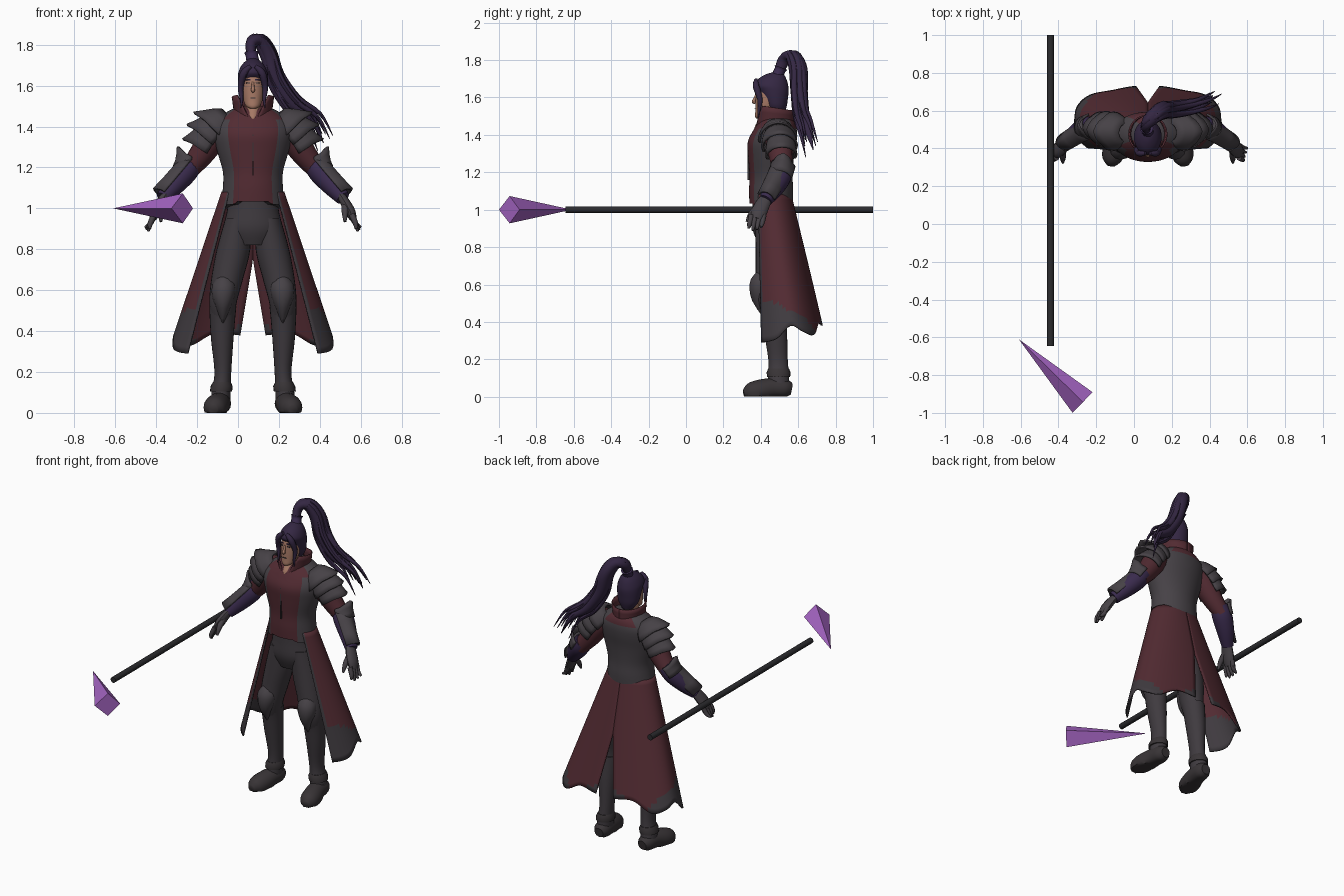
import bpy, bmesh, random
from math import sin, cos, pi, radians, asin
from mathutils import Vector

random.seed(4)
if "Cube" in bpy.data.objects:
    bpy.data.objects.remove(bpy.data.objects["Cube"])
CX = 0.073  # body centre line


def material(name, *rgb):
    m = bpy.data.materials.new(name)
    m.use_nodes = True
    m.diffuse_color = (*rgb, 1)
    m.node_tree.nodes["Principled BSDF"].inputs["Base Color"].default_value = (*rgb, 1)
    return m


RED = material("dark red cloth", .085, .024, .032)
GREY = material("grey armour", .062, .054, .062)
CLOTH = material("charcoal cloth", .05, .043, .05)
BOOT = material("dark leather", .04, .034, .037)
HAIR = material("plum hair", .034, .02, .055)
PURPLE = material("purple bracer", .042, .024, .075)
SKIN = material("skin", .38, .19, .13)
SHAFT = material("black shaft", .024, .024, .027)
CRYSTAL = material("violet crystal", .38, .13, .55)


def smooth(pts, k=4):
    """Catmull-Rom through tuples of any length."""
    out = []
    for i in range(len(pts) - 1):
        p = [pts[max(0, min(len(pts) - 1, i + d))] for d in (-1, 0, 1, 2)]
        for s in range(k):
            t = s / k
            out.append(tuple(b + .5 * t * (c - a + t * (2*a - 5*b + 4*c - d + t * (3*(b - c) + d - a)))
                             for a, b, c, d in zip(*p)))
    return out + [tuple(pts[-1])]


def finish(name, bm, mats, angle=45):
    bmesh.ops.recalc_face_normals(bm, faces=bm.faces)
    me = bpy.data.meshes.new(name)
    bm.to_mesh(me)
    bm.free()
    for m in mats:
        me.materials.append(m)
    for p in me.polygons:
        p.use_smooth = angle > 0
    if angle:
        me.set_sharp_from_angle(angle=radians(angle))
    ob = bpy.data.objects.new(name, me)
    bpy.context.collection.objects.link(ob)
    return ob


def skin_rows(name, rows, mats, side=1, closed=True, rule=None, thick=0, angle=45):
    """Skin rows of points; closed rows get end caps, open ones get thickness."""
    bm = bmesh.new()
    grid = [[bm.verts.new((CX + side * p[0], p[1], max(p[2], 0))) for p in row] for row in rows]
    n = len(rows[0])
    for i in range(len(rows) - 1):
        for j in range(n if closed else n - 1):
            k = (j + 1) % n
            f = bm.faces.new((grid[i][j], grid[i][k], grid[i + 1][k], grid[i + 1][j]))
            f.material_index = rule(i, j) if rule else 0
    if closed:
        bm.faces.new(grid[0])
        bm.faces.new(grid[-1])
    ob = finish(name, bm, mats, angle)
    if thick:
        mod = ob.modifiers.new("thickness", 'SOLIDIFY')
        mod.thickness, mod.offset = thick, 0
    return ob


def loft(name, rings, mats, side=1, n=32, k=4, rule=None, hem=None):
    """Horizontal ellipses (x, y, z, rx, ry); column 0 faces front."""
    rows = [[(x + rx * sin(2*pi*j/n), y - ry * cos(2*pi*j/n), z) for j in range(n)]
            for x, y, z, rx, ry in smooth(rings, k)]
    if hem:
        rows[0] = [hem(*p) for p in rows[0]]
    return skin_rows(name, rows, mats, side, rule=rule)


def tube(name, pts, mat, side=1, n=12, k=4, flat=1):
    """Tapered limb through (x, y, z, radius); flat squashes it sideways."""
    pts = smooth(pts, k)
    c = [Vector(p[:3]) for p in pts]
    rows = []
    for i, p in enumerate(pts):
        t = (c[min(i + 1, len(c) - 1)] - c[max(i - 1, 0)]).normalized()
        u = t.cross(Vector((0, 1, 0) if abs(t.y) < .85 else (0, 0, 1))).normalized()
        v = t.cross(u)
        rows.append([c[i] + p[3] * (cos(2*pi*j/n) * u * flat + sin(2*pi*j/n) * v) for j in range(n)])
    return skin_rows(name, rows, [mat], side)


def lame(name, p0, r0, p1, r1, mat, side, tip=.03, spread=115, n=16):
    """Flared half-shell plate round an arm, with a pointed lower edge."""
    p0, p1 = Vector(p0), Vector(p1)
    d = (p1 - p0).normalized()
    w = Vector((0, 1, 0)) - d * d.y
    w.normalize()
    u = w.cross(d)
    u = u if u.x > 0 else -u
    rows = []
    for t in (0, .33, .7, 1):
        row = []
        for j in range(n + 1):
            a = radians(spread) * (2 * j / n - 1)
            point = max(0, 1 - abs(a) / .8) * tip * t * t
            r = r0 + (r1 - r0) * t ** .6 + point
            row.append(p0.lerp(p1, t) + d * point * .5 + r * (cos(a) * u + sin(a) * w))
        rows.append(row)
    skin_rows(name, rows, [mat], side, closed=False, thick=.012, angle=35)


def plate(name, x, y, z, sx, sy, sz, mat):
    bm = bmesh.new()
    bmesh.ops.create_cube(bm, size=1)
    for v in bm.verts:
        v.co = (CX + x + v.co.x * sx, y + v.co.y * sy, z + v.co.z * sz)
    finish(name, bm, [mat], 0)


# Jacket: red front panel and back yoke, notched hem
def jacket_rule(i, j):
    front = min(j, 63 - j)
    return int(front < 7 or (i > 20 and (front > 24 or front < 10)))


loft("jacket", [(0, .455, 1.02, .155, .115), (0, .455, 1.10, .147, .118), (0, .455, 1.18, .147, .115),
                (0, .455, 1.28, .175, .122), (0, .46, 1.36, .192, .13), (0, .475, 1.42, .185, .118),
                (0, .485, 1.47, .13, .095), (0, .48, 1.50, .065, .06)], [GREY, RED], n=64, rule=jacket_rule,
     hem=lambda x, y, z: (x, y, z + (.09 * max(0, 1 - abs(x) / .09) if y < .45 else -.02)))
plate("front_seam", 0, .334, 1.26, .006, .009, .2, BOOT)
loft("trouser_hips", [(0, .455, 1.12, .12, .1), (0, .455, 1.0, .125, .1), (0, .455, .9, .14, .1),
                      (0, .455, .82, .09, .07)], [CLOTH])

# Coat skirt: two panels with open front, back slit and dark trim
HEM = smooth([(.29,), (.31,), (.38,), (.35,), (.33,), (.39,), (.38,)], 5)
COLS, ROWS = len(HEM) - 1, 26


def skirt_point(i, j):
    u = j / COLS
    z = 1.08 + (HEM[j][0] - 1.08) * i / ROWS
    s = (1.08 - z) / .7
    rx, cy = .15 + .235 * s, .455 + .105 * s
    end = pi - asin(.062 * max(0, min(1, (.75 - z) / .37)) / rx)
    a = radians(50) + (end - radians(50)) * u
    ry = .105 + (.14 if cos(a) > 0 else .065) * s
    return rx * sin(a), cy - ry * cos(a), z


def skirt_rule(i, j):
    u = j / COLS
    width = .05 + .24 * max(0, 1 - u * 1.5) + .04 * sin(u * 14)
    return int(j == 0 or i / ROWS > 1 - width)


skirt = [[skirt_point(i, j) for j in range(COLS + 1)] for i in range(ROWS + 1)]
collar = []
for t in (0, .25, .5, .75, 1):
    f = radians(8 + 42 * t)
    collar.append([((.083 + .017 * t) * sin(a), .475 - .1 * cos(a), 1.425 + .12 * t + .015 * t * cos(a))
                   for a in (f + (pi - f) * j / 16 for j in range(17))])

for s, tag in ((1, "left_"), (-1, "right_")):
    skin_rows(tag + "coat_skirt", skirt, [RED, CLOTH], s, closed=False, rule=skirt_rule, thick=.008)
    skin_rows(tag + "collar", collar, [RED], s, closed=False, thick=.008)

    # Legs, boots and knee guards
    loft(tag + "trouser_leg", [(.075, .455, .95, .06, .085), (.095, .46, .8, .082, .088),
                               (.125, .455, .66, .078, .083), (.145, .445, .55, .068, .075),
                               (.149, .46, .46, .056, .062)], [CLOTH], s, n=24)
    loft(tag + "boot_shaft", [(.147, .455, .52, .066, .074), (.149, .465, .46, .062, .068),
                              (.15, .478, .35, .054, .062), (.147, .492, .2, .041, .052),
                              (.155, .495, .11, .046, .056), (.16, .495, .04, .048, .058)], [CLOTH], s, n=24)
    loft(tag + "ankle_band", [(.152, .495, .15, .044, .056), (.153, .495, .13, .054, .064),
                              (.156, .495, .105, .054, .062)], [BOOT], s, n=20, k=1)
    tube(tag + "shoe", [(.155, .565, .04, .03), (.157, .53, .045, .05), (.165, .46, .045, .055),
                        (.18, .39, .03, .06), (.19, .34, .022, .05), (.195, .31, .015, .022)], BOOT, s, n=16)
    loft(tag + "knee_guard", [(.14, .42, .68, .02, .03), (.142, .405, .63, .056, .058),
                              (.145, .395, .57, .055, .055), (.146, .405, .51, .035, .05),
                              (.147, .43, .44, .01, .03)], [GREY], s, n=12, k=2)

    # Arms, bracers and layered shoulder plates
    tube(tag + "sleeve", [(.14, .485, 1.41, .07), (.2, .5, 1.34, .07), (.255, .51, 1.26, .06),
                          (.32, .52, 1.18, .046)], RED, s, n=16)
    tube(tag + "bracer", [(.29, .52, 1.225, .05), (.33, .505, 1.18, .06), (.385, .47, 1.115, .052),
                          (.44, .425, 1.05, .036)], PURPLE, s, n=16)
    lame(tag + "bracer_plate", (.3, .515, 1.215), .062, (.435, .43, 1.06), .048, GREY, s, .012, 75)
    lame(tag + "elbow_plate", (.335, .505, 1.175), .06, (.295, .52, 1.235), .062, GREY, s, .035, 80)
    lame(tag + "shoulder_plate_top", (.12, .485, 1.45), .045, (.185, .49, 1.385), .1, GREY, s, .032)
    lame(tag + "shoulder_plate_middle", (.165, .495, 1.41), .07, (.225, .5, 1.34), .093, GREY, s, .025)
    lame(tag + "shoulder_plate_lower", (.2, .505, 1.37), .066, (.252, .51, 1.29), .08, GREY, s, .022)

    # Gloves with spread fingers
    tube(tag + "palm", [(.425, .435, 1.07, .032), (.45, .41, 1.03, .04), (.475, .39, .985, .042),
                        (.49, .38, .95, .03)], GREY, s, flat=.6)
    for f in range(4):
        y = .35 + .022 * f
        tip = .885 + .012 * abs(f - 1.2)
        tube(f"{tag}finger_{f + 1}", [(.483, y, .97, .015), (.502, y - .01, .925, .013),
                                      (.504 + .008 * f, y - .015, tip, .006)], GREY, s, n=8, k=3)
    tube(tag + "thumb", [(.45, .39, 1.02, .018), (.45, .35, .98, .016), (.45, .325, .935, .007)], GREY, s, n=8)

    # Face details and locks framing the face
    plate(tag + "eye", s * .023, .381, 1.613, .02, .009, .007, BOOT)
    plate(tag + "brow", s * .024, .379, 1.629, .026, .009, .006, HAIR)
    tube(tag + "side_lock", [(.012, .375, 1.695, .01), (.045, .375, 1.66, .018), (.06, .395, 1.59, .014),
                             (.055, .39, 1.53, .008), (.06, .385, 1.49, .002)], HAIR, s, n=8)

# Head and neck
loft("neck", [(0, .425, 1.415, .012, .06), (0, .432, 1.45, .034, .062), (0, .445, 1.49, .04, .048),
              (0, .455, 1.56, .04, .045)], [SKIN], n=20)
loft("face", [(0, .39, 1.488, .014, .015), (0, .403, 1.5, .034, .034), (0, .422, 1.53, .047, .051),
              (0, .437, 1.57, .056, .065), (0, .45, 1.62, .058, .075), (0, .455, 1.67, .05, .068)], [SKIN])
tube("nose", [(0, .376, 1.618, .005), (0, .366, 1.59, .008), (0, .362, 1.577, .01),
              (0, .372, 1.57, .006)], SKIN, n=8)
plate("mouth", 0, .371, 1.54, .026, .008, .004, BOOT)
loft("hair_cap", [(0, .49, 1.51, .035, .035), (0, .482, 1.55, .062, .056), (0, .476, 1.59, .07, .068),
                  (0, .467, 1.635, .073, .082), (0, .456, 1.665, .071, .09), (0, .462, 1.7, .055, .074),
                  (0, .475, 1.725, .03, .045), (0, .48, 1.735, .008, .012)], [HAIR])
tube("hair_tie", [(0, .488, 1.715, .032), (-.005, .502, 1.745, .03), (-.006, .508, 1.76, .036)], PURPLE)

# Ponytail: one thick core plus loose strands
PATH = [(0, .49, 1.72), (-.01, .525, 1.8), (.03, .57, 1.82), (.075, .6, 1.75),
        (.11, .605, 1.63), (.19, .62, 1.51), (.29, .65, 1.43), (.345, .68, 1.32)]
CORE = [.024, .034, .042, .05, .046, .04, .022, .002]
tube("ponytail_core", [(*p, r) for p, r in zip(PATH, CORE)], HAIR, flat=.8)
for n in range(12):
    off = Vector([random.uniform(-1, 1) for _ in range(3)])
    reach = random.uniform(.8, 1.05)
    strand = []
    for i, p in enumerate(PATH):
        q = Vector(p) + off * (.006 + .0065 * i)
        if i > 4:
            q = Vector(PATH[4]).lerp(q, reach)
        strand.append((*q, .019 * sin(pi * (i + .8) / 7.9) + .001))
    tube(f"ponytail_strand_{n + 1}", strand, HAIR, n=8)

# Staff shaft and the separate four-sided crystal point
bm = bmesh.new()
bmesh.ops.create_cone(bm, cap_ends=True, segments=12, radius1=.018, radius2=.018, depth=1.645)
for v in bm.verts:
    v.co = (-.442 + v.co.x, .1775 + v.co.z, 1 + v.co.y)
finish("staff_shaft", bm, [SHAFT], 35)

bm = bmesh.new()
base = [bm.verts.new(p) for p in ((-.325, -1, 1), (-.27, -.943, 1.073), (-.22, -.89, 1), (-.27, -.943, .927))]
point = bm.verts.new((-.61, -.61, 1))
bm.faces.new(base)
for i in range(4):
    bm.faces.new((base[i], base[(i + 1) % 4], point))
finish("crystal_point", bm, [CRYSTAL], 0)
